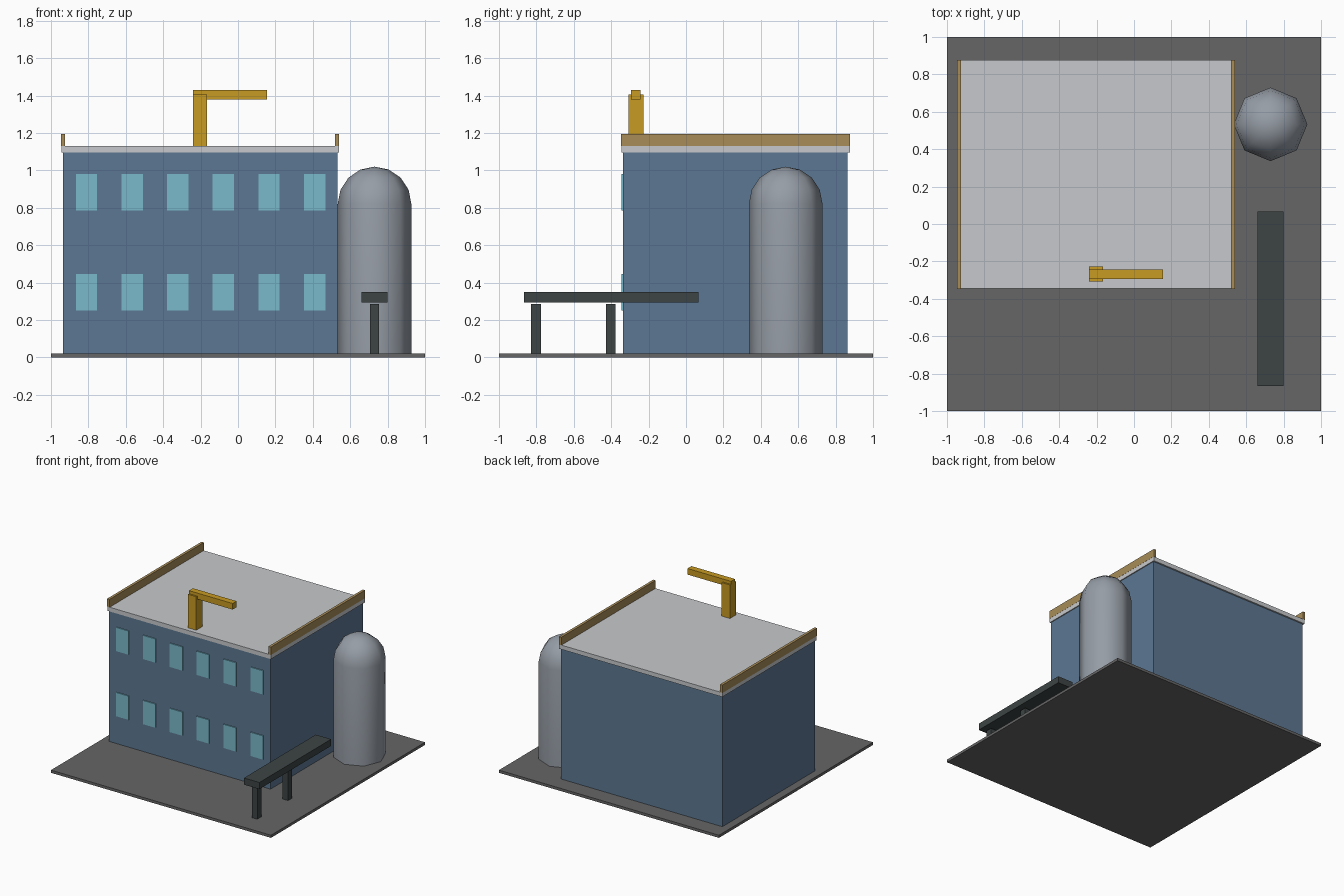
import bpy, bmesh, math
from mathutils import Matrix

if "Cube" in bpy.data.objects:
    bpy.data.objects.remove(bpy.data.objects["Cube"], do_unlink=True)


def material(name, *srgb):
    """Flat material from an 8-bit display colour."""
    linear = [((c / 255 + 0.055) / 1.055) ** 2.4 for c in srgb] + [1]
    mat = bpy.data.materials.new(name)
    mat.diffuse_color = linear
    mat.use_nodes = True
    mat.node_tree.nodes["Principled BSDF"].inputs["Base Color"].default_value = linear
    return mat


asphalt = material("asphalt", 102, 102, 102)
blue_wall = material("blue wall", 92, 119, 146)
roof_grey = material("roof grey", 198, 201, 204)
tan = material("tan trim", 168, 140, 88)
glass = material("window glass", 122, 186, 204)
yellow = material("crane yellow", 200, 155, 34)
dark = material("dark metal", 61, 68, 68)
steel = material("silo steel", 150, 157, 166)


def finish(name, bm, mat):
    mesh = bpy.data.meshes.new(name)
    bm.to_mesh(mesh)
    bm.free()
    mesh.materials.append(mat)
    obj = bpy.data.objects.new(name, mesh)
    bpy.context.collection.objects.link(obj)
    return obj


def box(name, mat, x, y, z):
    """Box from its (low, high) range on each axis."""
    bm = bmesh.new()
    bmesh.ops.create_cube(bm, size=1)
    for v in bm.verts:
        v.co = [(a + b) / 2 + c * (b - a) for (a, b), c in zip((x, y, z), v.co)]
    return finish(name, bm, mat)


# Yard and building
GROUND, ROOF = 0.022, 1.13
box("ground_slab", asphalt, (-1, 1), (-1, 1), (0, GROUND))
box("building_walls", blue_wall, (-0.935, 0.532), (-0.337, 0.863), (GROUND, 1.1))
box("roof_slab", roof_grey, (-0.943, 0.54), (-0.345, 0.876), (1.095, ROOF))
for side, x in (("right", -0.947), ("left", 0.519)):
    box(side + "_parapet", tan, (x, x + 0.022), (-0.347, 0.878), (ROOF, 1.195))

# Two rows of six front windows
for row, z in (("lower", 0.25), ("upper", 0.785)):
    for i in range(6):
        x = -0.81 + 0.244 * i
        box(f"{row}_window_{i + 1}", glass, (x - 0.057, x + 0.057),
            (-0.345, -0.336), (z, z + 0.195))

# Roof crane
box("crane_post", yellow, (-0.24, -0.165), (-0.307, -0.228), (ROOF, 1.405))
box("crane_arm", yellow, (-0.24, 0.156), (-0.293, -0.242), (1.38, 1.43))

# Raised conveyor
box("conveyor_belt", dark, (0.66, 0.8), (-0.865, 0.067), (0.295, 0.35))
for name, y in (("front", -0.802), ("back", -0.402)):
    box(name + "_conveyor_leg", dark, (0.705, 0.755), (y - 0.026, y + 0.026),
        (GROUND, 0.287))

# Eight-sided silo: spun wall and dome profile
RADIUS, SHOULDER = 0.197, 0.82
profile = [(0, GROUND), (RADIUS, GROUND)]
profile += [(RADIUS * math.cos(a), SHOULDER + 0.2 * math.sin(a))
            for a in (math.pi / 8 * k for k in range(5))]
bm = bmesh.new()
verts = [bm.verts.new((r, 0, z)) for r, z in profile]
edges = [bm.edges.new(pair) for pair in zip(verts, verts[1:])]
bmesh.ops.spin(bm, geom=verts + edges, cent=(0, 0, 0), axis=(0, 0, 1),
               angle=math.tau, steps=8)
bmesh.ops.remove_doubles(bm, verts=bm.verts, dist=0.001)
bmesh.ops.recalc_face_normals(bm, faces=bm.faces)
bmesh.ops.transform(bm, matrix=Matrix.Translation((0.73, 0.533, 0)), verts=bm.verts)
silo = finish("silo", bm, steel)
bpy.ops.object.select_all(action="DESELECT")
silo.select_set(True)
bpy.context.view_layer.objects.active = silo
bpy.ops.object.shade_smooth_by_angle(angle=math.radians(60))
